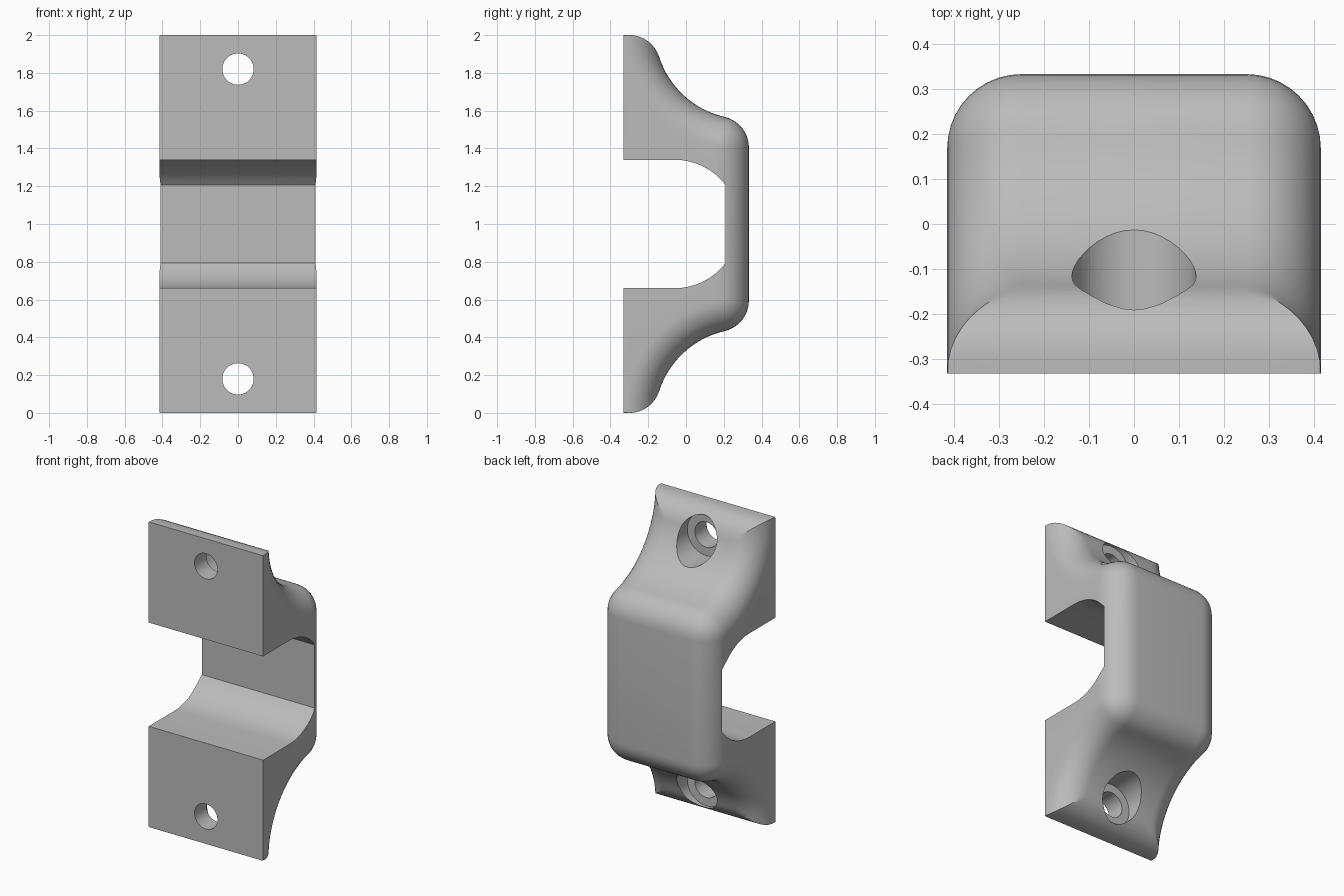
import bpy, bmesh
from math import sin, cos, atan2, pi, sqrt, hypot

cube = bpy.data.objects.get("Cube")
if cube:
    bpy.data.objects.remove(cube)

HALF, FRONT, BACK, R = 0.415, -0.332, 0.333, 0.165
CORNER = (BACK - R, 0.406)     # back edge round, as (y, height from middle)
COVE = (0.31, 1.03)            # concave sweep
COVE_R = 0.475
LIP = (-0.30, 1 - R)           # rounded end lip

grey = bpy.data.materials.new("plain grey")
grey.use_nodes = True
grey.diffuse_color = (0.5, 0.5, 0.5, 1)
grey.node_tree.nodes["Principled BSDF"].inputs["Base Color"].default_value = (0.5, 0.5, 0.5, 1)


def arc(centre, radius, start, end, steps):
    return [(centre[0] + radius * cos(start + (end - start) * i / steps),
             centre[1] + radius * sin(start + (end - start) * i / steps))
            for i in range(steps + 1)]


def half_outline(d):
    """Outer curve from the middle to one end, sunk inward by d."""
    turn = atan2(COVE[1] - CORNER[1], COVE[0] - CORNER[0])
    r = COVE_R + d
    # where the sweep meets the end lip
    dy, dz = LIP[0] - COVE[0], LIP[1] - COVE[1]
    dist = hypot(dy, dz)
    a = (dist ** 2 + r ** 2 - R ** 2) / (2 * dist)
    h = sqrt(max(0, r ** 2 - a ** 2))
    meet = (COVE[0] + (a * dy + h * dz) / dist, COVE[1] + (a * dz - h * dy) / dist)
    cove_end = atan2(meet[1] - COVE[1], meet[0] - COVE[0])
    lip_start = atan2(meet[1] - LIP[1], meet[0] - LIP[0])
    pts = arc(CORNER, R - d, 0, turn, 8)
    pts += arc(COVE, r, turn - pi, cove_end, 16)[1:]
    pts += arc(LIP, R, lip_start, max(pi / 2, lip_start), 8)[1:]
    return pts + [(FRONT, pts[-1][1])]


def make_object(name, bm):
    bmesh.ops.recalc_face_normals(bm, faces=bm.faces)
    mesh = bpy.data.meshes.new(name)
    bm.to_mesh(mesh)
    bm.free()
    mesh.materials.append(grey)
    ob = bpy.data.objects.new(name, mesh)
    bpy.context.collection.objects.link(ob)
    return ob


def loft(name, sections):
    """Join (x, outline) sections into a closed solid."""
    bm = bmesh.new()
    rings = [[bm.verts.new((x, y, z)) for y, z in outline] for x, outline in sections]
    n = len(rings[0])
    for a, b in zip(rings, rings[1:]):
        for i in range(n):
            j = (i + 1) % n
            bm.faces.new((a[i], a[j], b[j], b[i]))
    bm.faces.new(rings[0])
    bm.faces.new(rings[-1])
    bmesh.ops.remove_doubles(bm, verts=bm.verts, dist=0.0002)
    return make_object(name, bm)


def mirrored(half):
    return [(y, 1 + h) for y, h in reversed(half)] + [(y, 1 - h) for y, h in half]


# Bracket body with rounded long edges
STEPS = 10
rounds = [(HALF - R + R * sin(a), mirrored(half_outline(R * (1 - cos(a)))))
          for a in (pi / 2 * i / STEPS for i in range(STEPS + 1))]
body = loft("bracket_body", [(-x, o) for x, o in reversed(rounds)] + rounds)

# Clearance channel through the front
channel = [(0.21, 0.207)] + arc((-0.06, 0), 0.34, 0.655, pi / 2, 8)[1:] + [(-0.6, 0.34)]
cutters = [loft("channel_cutter", [(s, mirrored(channel)) for s in (-0.6, 0.6)])]


# Screw holes with counterbores
def bore(name, radius, y0, y1, z):
    ring = arc((0, z), radius, 0, 2 * pi, 40)[:-1]
    bm = bmesh.new()
    a, b = [[bm.verts.new((x, y, h)) for x, h in ring] for y in (y0, y1)]
    for i in range(len(ring)):
        j = (i + 1) % len(ring)
        bm.faces.new((a[i], a[j], b[j], b[i]))
    bm.faces.new(a)
    bm.faces.new(b)
    return make_object(name, bm)


for label, z in (("upper", 1.82), ("lower", 0.18)):
    cutters.append(bore(label + "_hole_cutter", 0.083, -0.6, 0.6, z))
    cutters.append(bore(label + "_counterbore_cutter", 0.138, -0.21, 0.6, z))

bpy.context.view_layer.objects.active = body
for cutter in cutters:
    mod = body.modifiers.new("cut", "BOOLEAN")
    mod.operation = "DIFFERENCE"
    mod.solver = "EXACT"
    mod.object = cutter
    bpy.ops.object.modifier_apply(modifier=mod.name)
for cutter in cutters:
    bpy.data.objects.remove(cutter)

bpy.ops.object.select_all(action="DESELECT")
body.select_set(True)
bpy.ops.object.shade_smooth_by_angle(angle=0.5)
